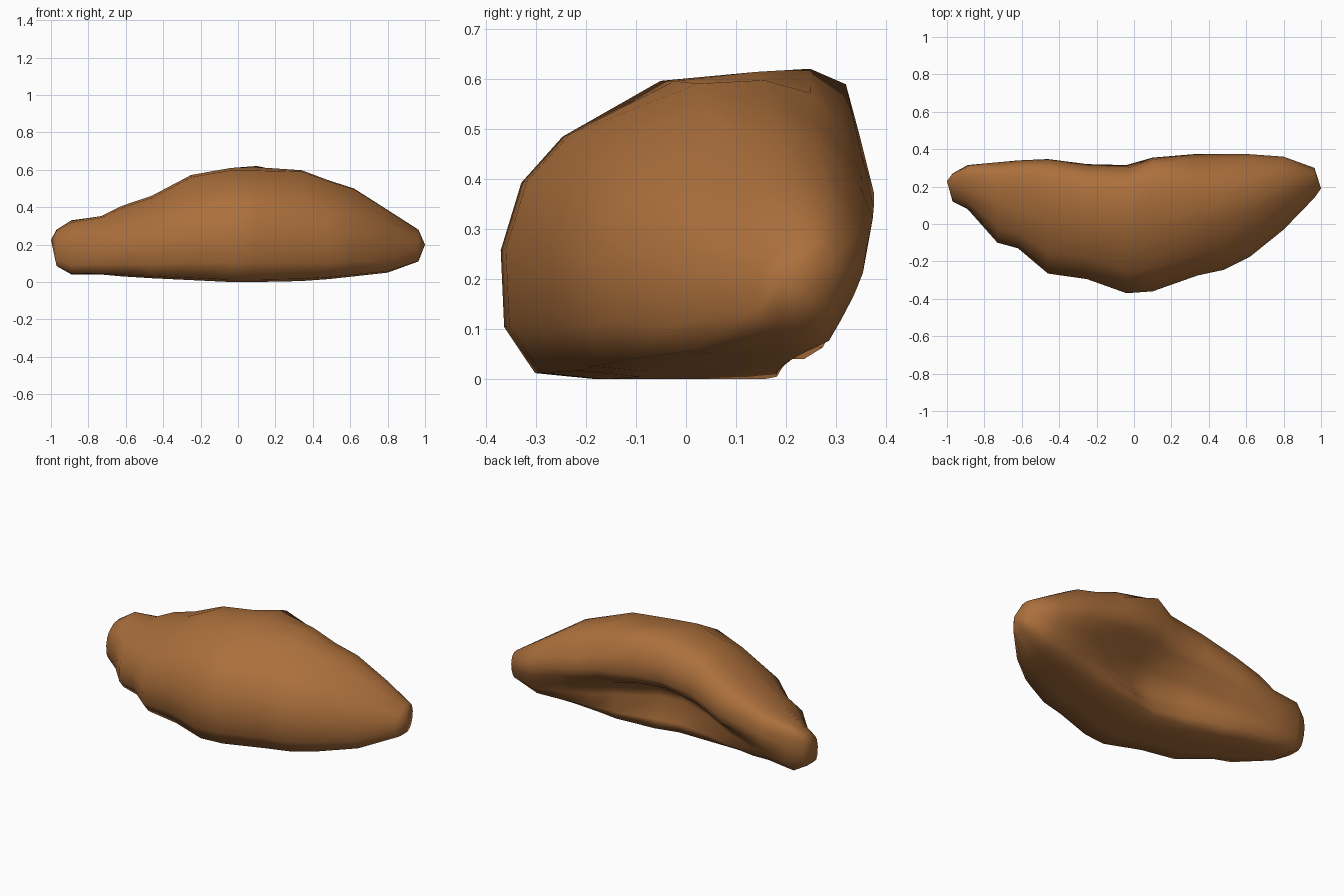
import bpy, bmesh

cube = bpy.data.objects.get("Cube")
if cube:
    bpy.data.objects.remove(cube, do_unlink=True)

# Brown stone colour
stone = bpy.data.materials.new("brown stone")
stone.use_nodes = True
colour = (0.41, 0.16, 0.045, 1)
stone.diffuse_color = colour
bsdf = stone.node_tree.nodes["Principled BSDF"]
bsdf.inputs["Base Color"].default_value = colour
bsdf.inputs["Roughness"].default_value = 0.9

# Cross-section pieces as (depth, height) fractions: front, top and back
FRONT = [(.5, 0), (.28, 0), (.1, .02), (.01, .17), (0, .42), (.06, .64), (.18, .79)]
SQUARE_TOP = [(.47, .96), (.7, .99), (.85, 1), (.95, .95), (.985, .8), (1, .64)]
SLOPED_TOP = [(.46, .99), (.66, 1), (.8, .95), (.89, .85), (.96, .74), (1, .62)]
SOLID_BACK = [(.99, .48), (.96, .34), (.9, .2), (.82, .08), (.66, 0)]
HOLLOW_BACK = [(.92, .53), (.72, .43), (.62, .27), (.72, .09), (.72, 0)]

# Stations along the length: x, front y, back y, bottom z, top z, top slope, hollow amount
STATIONS = [(-.97, .12, .27, .085, .28, 0, 0), (-.89, .08, .315, .04, .33, 0, 0),
            (-.73, -.1, .33, .04, .355, .2, .1), (-.62, -.13, .34, .03, .41, .2, .25),
            (-.46, -.265, .347, .02, .465, .2, .45), (-.25, -.295, .32, .01, .575, .5, .75),
            (-.04, -.37, .315, 0, .613, .4, .95), (.1, -.36, .355, 0, .62, 0, 1),
            (.34, -.275, .375, .005, .598, .9, .7), (.48, -.245, .375, .015, .545, 1, .45),
            (.62, -.175, .373, .03, .5, 1, .25), (.8, -.03, .36, .05, .385, 1, .1),
            (.965, .14, .3, .11, .28, .5, 0)]


def blend(first, second, amount):
    return [(p[0] + (q[0] - p[0]) * amount, p[1] + (q[1] - p[1]) * amount)
            for p, q in zip(first, second)]


def section(bm, x, y0, y1, z0, z1, slope, hollow):
    profile = FRONT + blend(SQUARE_TOP, SLOPED_TOP, slope) + blend(SOLID_BACK, HOLLOW_BACK, hollow)
    return [bm.verts.new((x, y0 + (y1 - y0) * a, z0 + (z1 - z0) * b)) for a, b in profile]


# Loft the boulder through its sections and close each tip
bm = bmesh.new()
rings = [section(bm, *s) for s in STATIONS]
n = len(rings[0])
for a, b in zip(rings, rings[1:]):
    for i in range(n):
        j = (i + 1) % n
        bm.faces.new((a[i], a[j], b[j], b[i]))
for ring, tip in ((rings[0], (-1, .23, .225)), (rings[-1], (1, .19, .2))):
    v = bm.verts.new(tip)
    for i in range(n):
        bm.faces.new((ring[i], ring[(i + 1) % n], v))
bmesh.ops.recalc_face_normals(bm, faces=bm.faces)

mesh = bpy.data.meshes.new("boulder")
bm.to_mesh(mesh)
bm.free()
mesh.materials.append(stone)
mesh.shade_smooth()
boulder = bpy.data.objects.new("boulder", mesh)
bpy.context.collection.objects.link(boulder)
